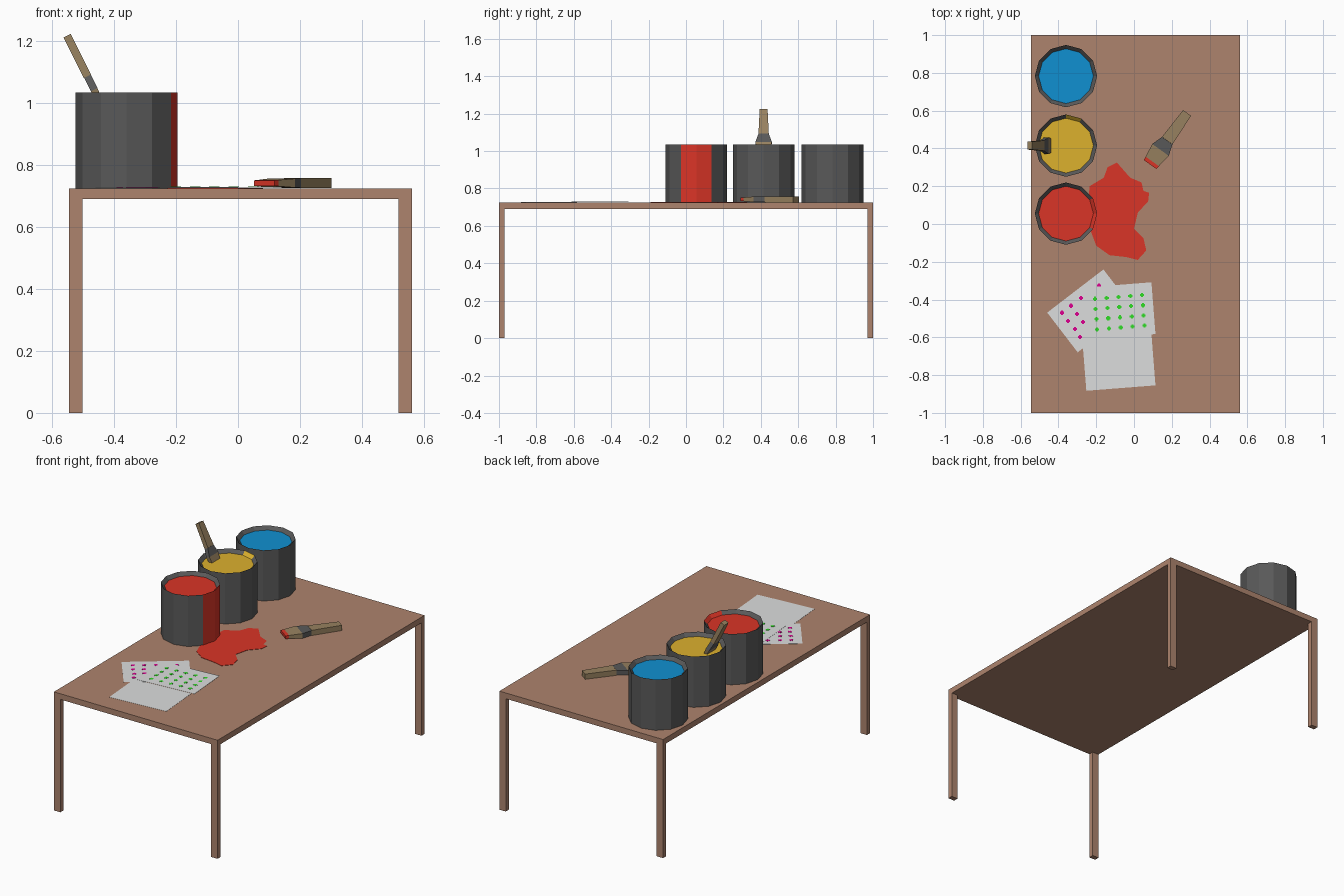
import bpy, bmesh, math
from mathutils import Matrix, Vector

if "Cube" in bpy.data.objects:
    bpy.data.objects.remove(bpy.data.objects["Cube"])


def mat(name, r, g, b):
    m = bpy.data.materials.new(name)
    m.diffuse_color = (r, g, b, 1)
    m.use_nodes = True
    m.node_tree.nodes["Principled BSDF"].inputs["Base Color"].default_value = m.diffuse_color
    return m


WOOD = mat("table_wood", 0.42, 0.23, 0.155)
METAL = mat("dark_metal", 0.10, 0.10, 0.10)
RED = mat("red_paint", 0.70, 0.035, 0.02)
YELLOW = mat("yellow_paint", 0.72, 0.44, 0.027)
BLUE = mat("blue_paint", 0.005, 0.28, 0.64)
KHAKI = mat("brush_wood", 0.31, 0.22, 0.115)
PAPER = mat("paper_white", 0.72, 0.73, 0.73)
GREEN = mat("green_ink", 0.03, 0.72, 0.02)
PINK = mat("pink_ink", 0.72, 0.0, 0.28)
TOP = 0.725


def finish(name, bm, mats, matrix=None):
    if matrix:
        bm.transform(matrix)
    bmesh.ops.recalc_face_normals(bm, faces=bm.faces)
    me = bpy.data.meshes.new(name)
    bm.to_mesh(me)
    bm.free()
    for m in mats:
        me.materials.append(m)
    ob = bpy.data.objects.new(name, me)
    bpy.context.collection.objects.link(ob)
    return ob


def add_box(bm, x0, x1, y0, y1, z0, z1):
    m = Matrix.Translation(((x0 + x1) / 2, (y0 + y1) / 2, (z0 + z1) / 2)) @ \
        Matrix.Diagonal((x1 - x0, y1 - y0, z1 - z0, 1))
    bmesh.ops.create_cube(bm, size=1, matrix=m)


def box(name, m, *dims, matrix=None):
    bm = bmesh.new()
    add_box(bm, *dims)
    return finish(name, bm, [m], matrix)


# Table
X0, X1 = -0.545, 0.562
box("table_top", WOOD, X0, X1, -1, 1, 0.69, TOP)
for sx, xa in (("left", X0), ("right", X1 - 0.043)):
    for sy, ya in (("front", -1), ("back", 0.97)):
        box(f"{sy}_{sx}_leg", WOOD, xa, xa + 0.043, ya, ya + 0.03, 0, 0.69)


# Paint cans: 12-sided, inward sloping lip, paint surface, painted drips by angle
def can(name, y, paint, drip, lip_drip):
    n = 12
    profile = [(0.165, TOP), (0.165, 1.035), (0.145, 1.015)]
    bm = bmesh.new()
    rings = [[bm.verts.new((-0.36 + r * math.cos(2 * math.pi * i / n),
                            y + r * math.sin(2 * math.pi * i / n), z)) for i in range(n)]
             for r, z in profile]
    bm.faces.new(rings[0])
    bm.faces.new(rings[-1]).material_index = 1
    for k in range(2):
        for i in range(n):
            j = (i + 1) % n
            f = bm.faces.new((rings[k][i], rings[k][j], rings[k + 1][j], rings[k + 1][i]))
            if i in (drip if k == 0 else lip_drip):
                f.material_index = 1
    finish(name, bm, [METAL, paint])


can("red_can", 0.055, RED, (0, 11), (0, 11))
can("yellow_can", 0.415, YELLOW, (), (2,))
can("blue_can", 0.783, BLUE, (), ())


# Spilled paint puddle
outline = [(-.235, .2), (-.16, .245), (-.14, .30), (-.09, .325), (-.02, .245), (.04, .22),
           (.05, .175), (.08, .165), (.075, .12), (.02, .06), (0, -.025), (.05, -.075),
           (.065, -.14), (.02, -.19), (-.04, -.175), (-.13, -.165), (-.2, -.115), (-.25, .02)]
bm = bmesh.new()
face = bm.faces.new([bm.verts.new((x, y, TOP)) for x, y in outline])
ext = bmesh.ops.extrude_face_region(bm, geom=[face])
bmesh.ops.translate(bm, vec=(0, 0, 0.002),
                    verts=[v for v in ext["geom"] if isinstance(v, bmesh.types.BMVert)])
finish("paint_puddle", bm, [RED])


# Brushes: lofted rectangular sections from bristle tip to handle end
def brush(name, matrix, tip):
    # (distance, half width, half thickness)
    secs = [(0, .041, .009), (.02, .043, .010), (.095, .054, .0145),
            (.155, .034, .015), (.156, .034, .016), (.336, .026, .016)]
    mats = [1, 0, 2, 0, 0]
    bm = bmesh.new()
    rings = [[bm.verts.new((u, a * w, b * t)) for a, b in ((-1, -1), (1, -1), (1, 1), (-1, 1))]
             for u, w, t in secs]
    bm.faces.new(rings[0]).material_index = 1
    bm.faces.new(rings[-1])
    for k, m in enumerate(mats):
        for i in range(4):
            j = (i + 1) % 4
            bm.faces.new((rings[k][i], rings[k][j], rings[k + 1][j],
                          rings[k + 1][i])).material_index = m
    finish(name, bm, [KHAKI, tip, METAL], matrix)


brush("lying_brush", Matrix.Translation((0.085, 0.315, 0.742)) @
      Matrix.Rotation(math.radians(54.3), 4, 'Z'), RED)
brush("dipped_brush", Matrix.Translation((-0.43, 0.415, 0.975)) @
      Matrix.Rotation(math.radians(-116.6), 4, 'Y') @ Matrix.Scale(0.81, 4), YELLOW)


# Paper sheets
def sheet(name, x, y, deg, w, h, z):
    box(name, PAPER, -w / 2, w / 2, -h / 2, h / 2, -0.001, 0,
        matrix=Matrix.Translation((x, y, z)) @ Matrix.Rotation(math.radians(deg), 4, 'Z'))


sheet("blank_sheet", -0.08, -0.733, 4.5, 0.367, 0.272, TOP + 0.0015)
sheet("pink_dotted_sheet", -0.23, -0.46, 37.5, 0.375, 0.265, TOP + 0.003)
sheet("green_dotted_sheet", -0.08, -0.46, 4.5, 0.367, 0.275, TOP + 0.0045)


# Small ink crosses on the sheets
def dots(name, m, pts, z, s=0.011):
    bm = bmesh.new()
    for x, y in pts:
        add_box(bm, x - s, x + s, y - s * .5, y + s * .5, z - 0.0008, z + 0.0008)
        add_box(bm, x - s * .5, x + s * .5, y - s, y + s, z - 0.0008, z + 0.0009)
    finish(name, bm, [m])


dots("pink_dots", PINK, [(-.185, -.327), (-.28, -.392), (-.333, -.433), (-.382, -.47), (-.302, -.477),
                         (-.35, -.513), (-.27, -.519), (-.313, -.556), (-.286, -.598)], TOP + 0.003)
dots("green_dots", GREEN, [(-.207 + .0625 * i + .004 * j, -.396 + .005 * i - .054 * j)
                           for i in range(5) for j in range(4)], TOP + 0.0045)
